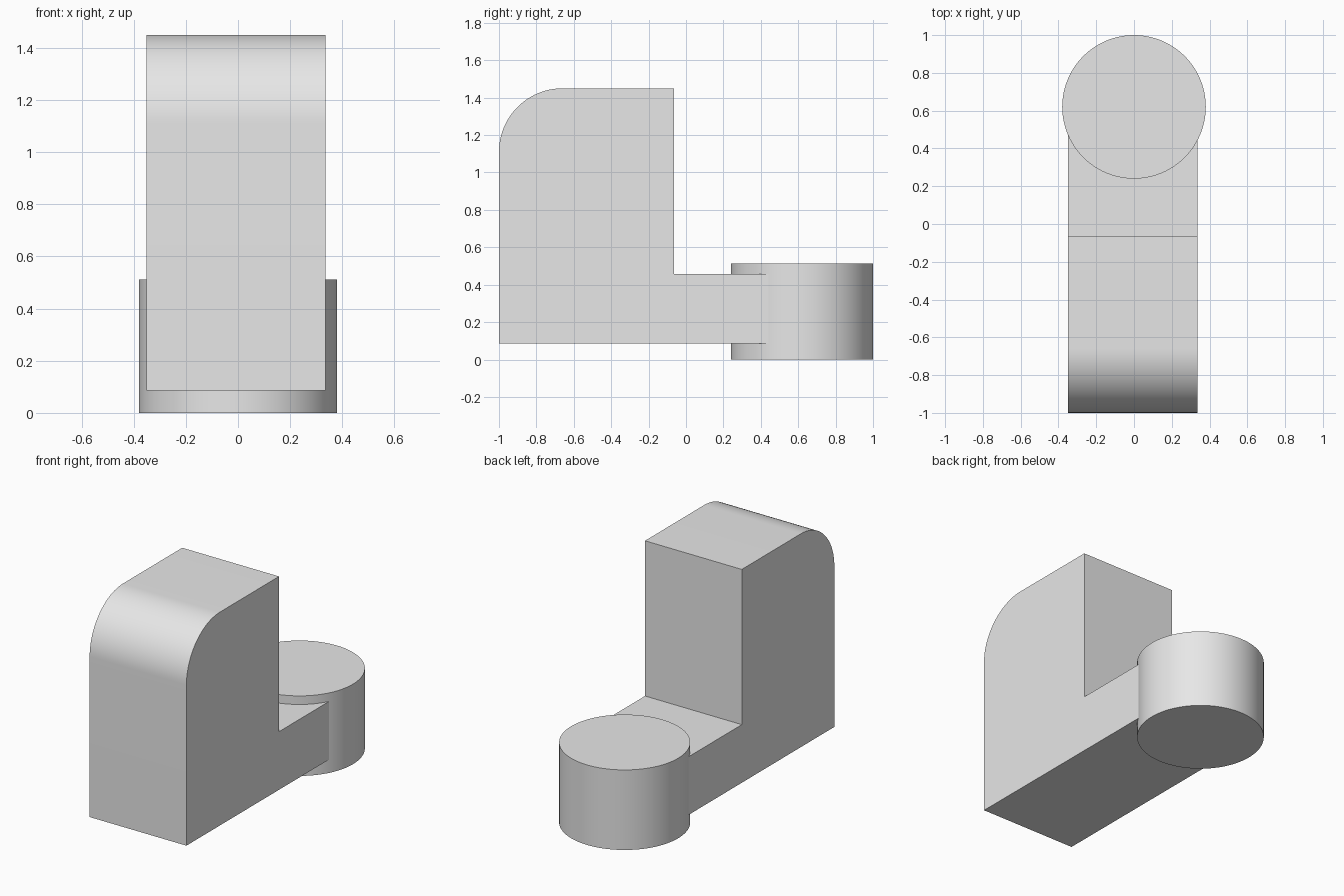
import bpy
import bmesh
from math import cos, sin, pi, radians

cube = bpy.data.objects.get("Cube")
if cube:
    bpy.data.objects.remove(cube, do_unlink=True)

# Single plain grey finish
grey = bpy.data.materials.new("light_grey")
grey.use_nodes = True
colour = (0.8, 0.8, 0.8, 1)
grey.diffuse_color = colour
grey.node_tree.nodes["Principled BSDF"].inputs["Base Color"].default_value = colour


def extrude_profile(name, points, direction):
    """Make a solid by sweeping a flat outline along a direction."""
    bm = bmesh.new()
    face = bm.faces.new([bm.verts.new(p) for p in points])
    swept = bmesh.ops.extrude_face_region(bm, geom=[face], use_keep_orig=True)
    moved = [g for g in swept["geom"] if isinstance(g, bmesh.types.BMVert)]
    bmesh.ops.translate(bm, verts=moved, vec=direction)
    bmesh.ops.recalc_face_normals(bm, faces=bm.faces)
    mesh = bpy.data.meshes.new(name)
    bm.to_mesh(mesh)
    bm.free()
    mesh.materials.append(grey)
    obj = bpy.data.objects.new(name, mesh)
    bpy.context.collection.objects.link(obj)
    bpy.ops.object.select_all(action="DESELECT")
    obj.select_set(True)
    bpy.context.view_layer.objects.active = obj
    bpy.ops.object.shade_smooth_by_angle(angle=radians(30))
    return obj


# L-shaped bracket: tall block with a rounded front top edge and a low arm
left, right = 0.335, -0.35
front, step, arm_end = -1.0, -0.064, 0.62
bottom, arm_top, top = 0.085, 0.457, 1.45
radius, segments = 0.34, 24
outline = [(front, bottom), (arm_end, bottom), (arm_end, arm_top),
           (step, arm_top), (step, top)]
for i in range(segments + 1):
    a = pi / 2 * (1 + i / segments)
    outline.append((front + radius + radius * cos(a), top - radius + radius * sin(a)))
extrude_profile("bracket", [(right, y, z) for y, z in outline], (left - right, 0, 0))

# Round boss at the end of the arm
boss_radius, boss_sides = 0.38, 96
circle = [(boss_radius * cos(2 * pi * i / boss_sides),
           arm_end + boss_radius * sin(2 * pi * i / boss_sides), 0)
          for i in range(boss_sides)]
extrude_profile("round_boss", circle, (0, 0, 0.512))
